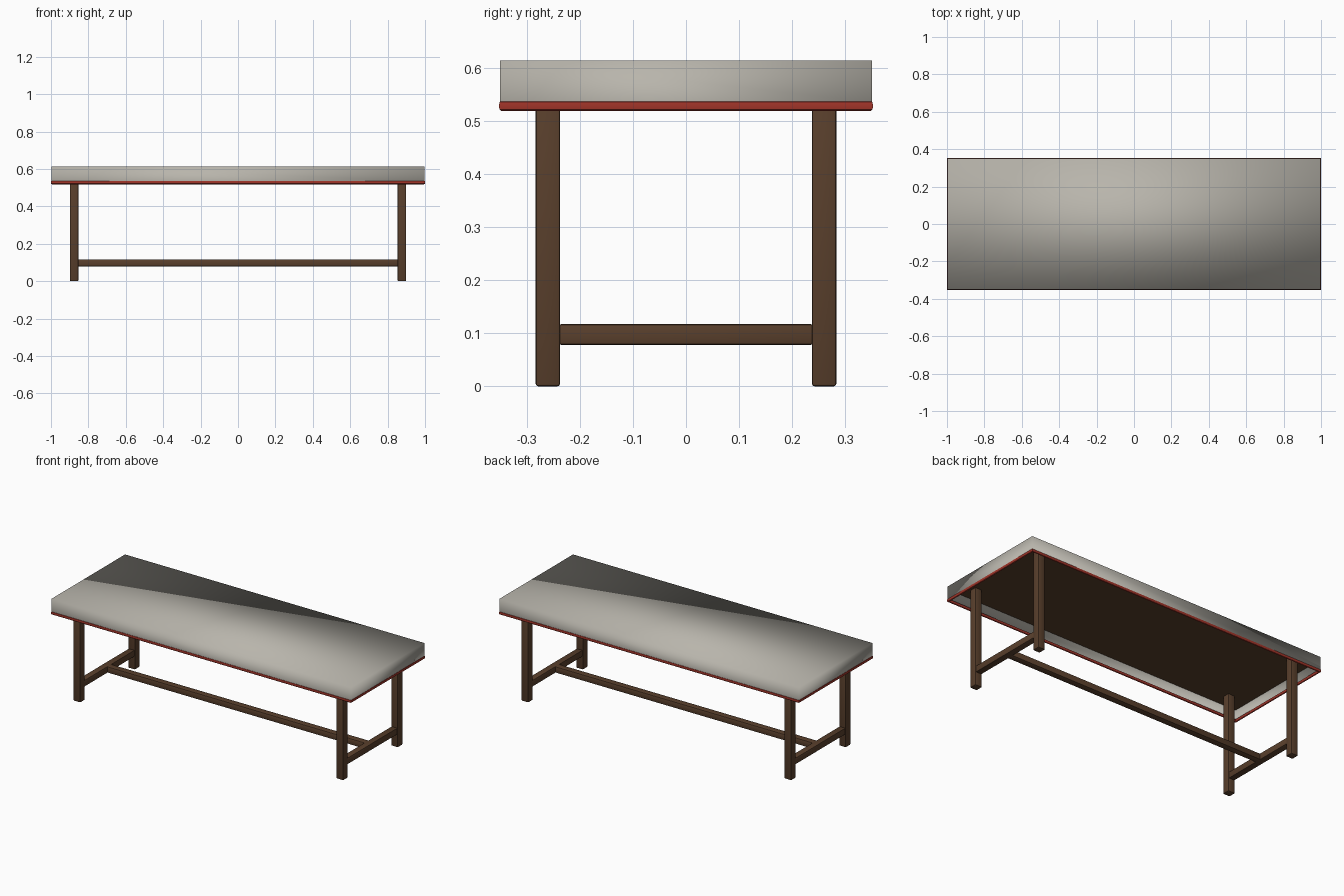
import bpy, bmesh

if "Cube" in bpy.data.objects:
    bpy.data.objects.remove(bpy.data.objects["Cube"])


def material(name, color):
    m = bpy.data.materials.new(name)
    m.diffuse_color = (*color, 1)
    m.use_nodes = True
    m.node_tree.nodes["Principled BSDF"].inputs["Base Color"].default_value = m.diffuse_color
    return m


WOOD = material("dark_wood", (0.10, 0.05, 0.025))
RED = material("red_piping", (0.36, 0.035, 0.022))
FABRIC = material("grey_fabric", (0.48, 0.46, 0.41))


def finish(name, bm, mat):
    bmesh.ops.recalc_face_normals(bm, faces=bm.faces)
    me = bpy.data.meshes.new(name)
    bm.to_mesh(me)
    bm.free()
    me.materials.append(mat)
    ob = bpy.data.objects.new(name, me)
    bpy.context.collection.objects.link(ob)
    return ob


def box(name, lo, hi, mat, bevel=0.0):
    bm = bmesh.new()
    bmesh.ops.create_cube(bm, size=1)
    for v in bm.verts:
        v.co = [(a + b) / 2 + c * (b - a) for a, b, c in zip(lo, hi, v.co)]
    if bevel:
        bmesh.ops.bevel(bm, geom=bm.edges[:], offset=bevel, segments=2,
                        profile=0.5, affect='EDGES')
    ob = finish(name, bm, mat)
    if bevel:
        bpy.context.view_layer.objects.active = ob
        ob.select_set(True)
        bpy.ops.object.shade_smooth_by_angle()
        ob.select_set(False)
    return ob


# cushion: hollow fabric cover, open underneath
cushion = box("cushion_cover", (-0.998, -0.35, 0.535), (0.998, 0.35, 0.613), FABRIC)
bm = bmesh.new()
bm.from_mesh(cushion.data)
bm.normal_update()
bmesh.ops.delete(bm, geom=[f for f in bm.faces if f.normal.z < -0.9], context='FACES')
for f in bm.faces:
    f.smooth = True
bm.to_mesh(cushion.data)
bm.free()

# brown board lining the inside of the cover
box("seat_board", (-0.996, -0.348, 0.595), (0.996, 0.348, 0.608), WOOD)

# red piping: small rounded section swept round the lower edge
section = [(0, 0.518), (0.004, 0.521), (0.005, 0.528), (0.004, 0.535),
           (0, 0.538), (-0.004, 0.535), (-0.004, 0.521)]
bm = bmesh.new()
rings = [[bm.verts.new((sx * (0.995 + d), sy * (0.347 + d), z)) for d, z in section]
         for sx, sy in ((-1, -1), (1, -1), (1, 1), (-1, 1))]
n = len(section)
for i in range(4):
    a, b = rings[i], rings[(i + 1) % 4]
    for j in range(n):
        k = (j + 1) % n
        bm.faces.new((a[j], b[j], b[k], a[k]))
piping = finish("red_piping", bm, RED)
bpy.context.view_layer.objects.active = piping
piping.select_set(True)
bpy.ops.object.shade_smooth_by_angle()
piping.select_set(False)

# legs and end stretchers
for sx, side in ((-1, "left"), (1, "right")):
    x = sx * 0.876
    for sy, end in ((-1, "front"), (1, "back")):
        y = sy * 0.26
        box(f"{end}_{side}_leg", (x - 0.023, y - 0.023, 0),
            (x + 0.023, y + 0.023, 0.597), WOOD, 0.005)
    box(f"{side}_stretcher", (x - 0.02, -0.24, 0.078), (x + 0.02, 0.24, 0.117), WOOD, 0.005)

# long centre stretcher
box("centre_stretcher", (-0.866, -0.02, 0.079), (0.866, 0.02, 0.116), WOOD, 0.005)
